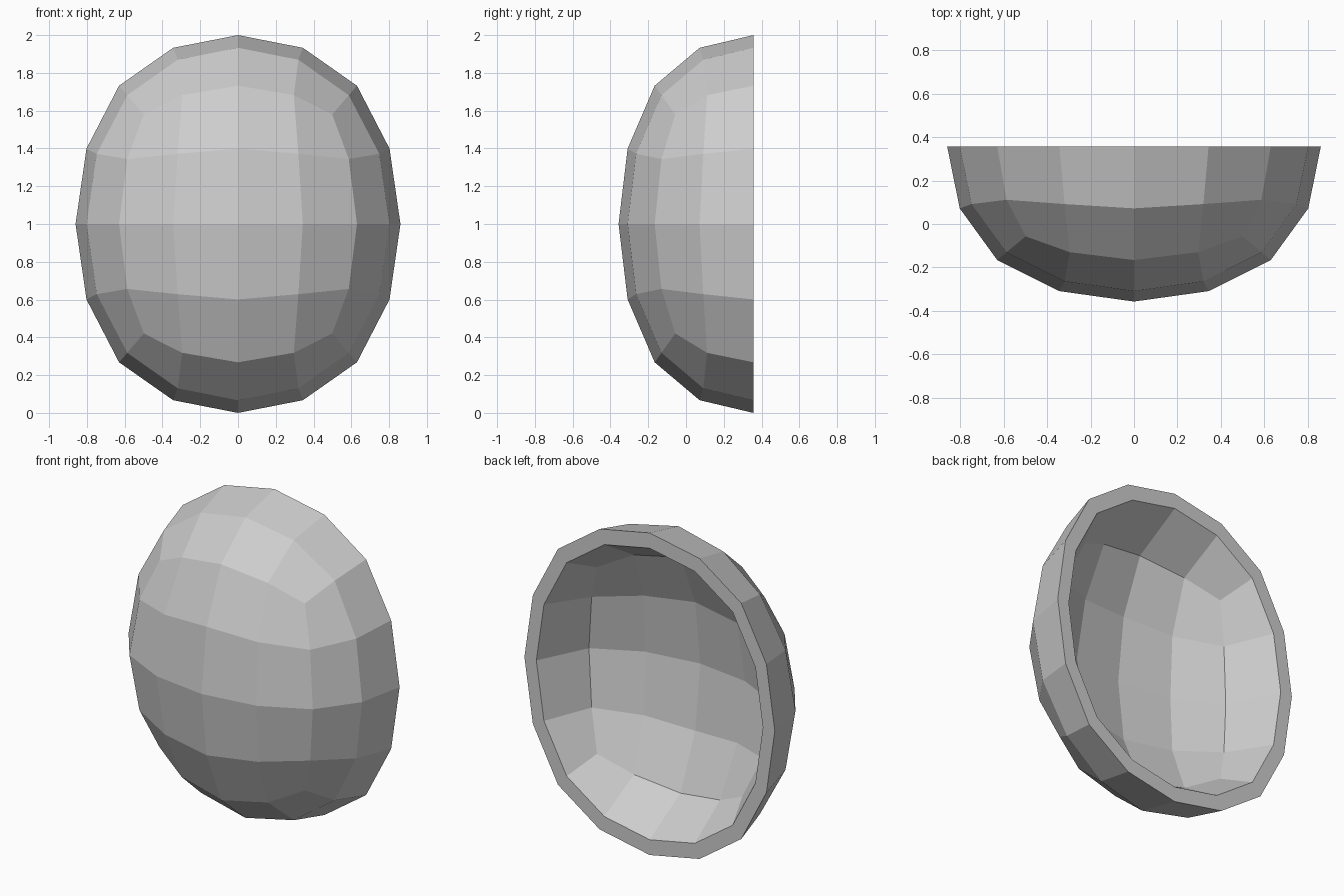
import bpy
import bmesh
from mathutils import Vector

HALF_WIDTH, DEPTH, HALF_HEIGHT = 0.86, 0.714, 1.0
RIM_SCALE = 0.905     # inner edge of the rim relative to the outer edge
FLOOR_SHIFT = 0.306   # how far the hollow's floor sits behind the front, relative to depth

old = bpy.data.objects.get("Cube")
if old:
    bpy.data.objects.remove(old, do_unlink=True)

# Plain grey material
COLOUR = (0.61, 0.61, 0.61, 1)
grey = bpy.data.materials.new("plain_grey")
grey.use_nodes = True
grey.diffuse_color = COLOUR
grey.node_tree.nodes["Principled BSDF"].inputs["Base Color"].default_value = COLOUR

# Rounded ball from a subdivided cube
bpy.ops.mesh.primitive_cube_add(size=2)
shell = bpy.context.object
shell.name = shell.data.name = "hollow_half_shell"
subdiv = shell.modifiers.new("round", "SUBSURF")
subdiv.levels = subdiv.render_levels = 2
subdiv.use_limit_surface = False
bpy.ops.object.modifier_apply(modifier=subdiv.name)

bm = bmesh.new()
bm.from_mesh(shell.data)

# Keep the front half only, with unit radius
bmesh.ops.delete(bm, geom=[v for v in bm.verts if v.co.y > 0.001], context="VERTS")
radius = max(v.co.z for v in bm.verts)
for v in bm.verts:
    v.co /= radius
rim_points = [v.co.copy() for v in bm.verts if abs(v.co.y) < 0.001]

# Floor of the hollow: the front panel copied straight back
front = []
for f in bm.faces:
    c = f.calc_center_median()
    if -c.y > max(abs(c.x), abs(c.z)):
        front.append(f)
copies = {}
floor = []
for f in front:
    for v in f.verts:
        if v not in copies:
            copies[v] = bm.verts.new(v.co + Vector((0, FLOOR_SHIFT, 0)))
    floor.append(bm.faces.new([copies[v] for v in reversed(f.verts)]))
border = [e for e in {e for f in floor for e in f.edges} if len(e.link_faces) == 1]


def extend_to_rim(edges, scale):
    """Extrude a loop of edges onto the scaled rim outline; return the new loop."""
    new = bmesh.ops.extrude_edge_only(bm, edges=edges)["geom"]
    verts = {g for g in new if isinstance(g, bmesh.types.BMVert)}
    for v in verts:
        flat = Vector((v.co.x, 0, v.co.z))
        v.co = min(rim_points, key=lambda p: (p - flat).length) * scale
    return [e for e in bm.edges if all(v in verts for v in e.verts)]


# Steep inner walls, then the flat rim out to the shell
inner_rim = extend_to_rim(border, RIM_SCALE)
extend_to_rim(inner_rim, 1.0)
bmesh.ops.remove_doubles(bm, verts=bm.verts[:], dist=0.001)
bmesh.ops.recalc_face_normals(bm, faces=bm.faces[:])

# Oval proportions, standing on the ground
for v in bm.verts:
    v.co = (v.co.x * HALF_WIDTH, (v.co.y + 0.5) * DEPTH, (v.co.z + 1) * HALF_HEIGHT)

bm.to_mesh(shell.data)
bm.free()
shell.data.materials.clear()
shell.data.materials.append(grey)
